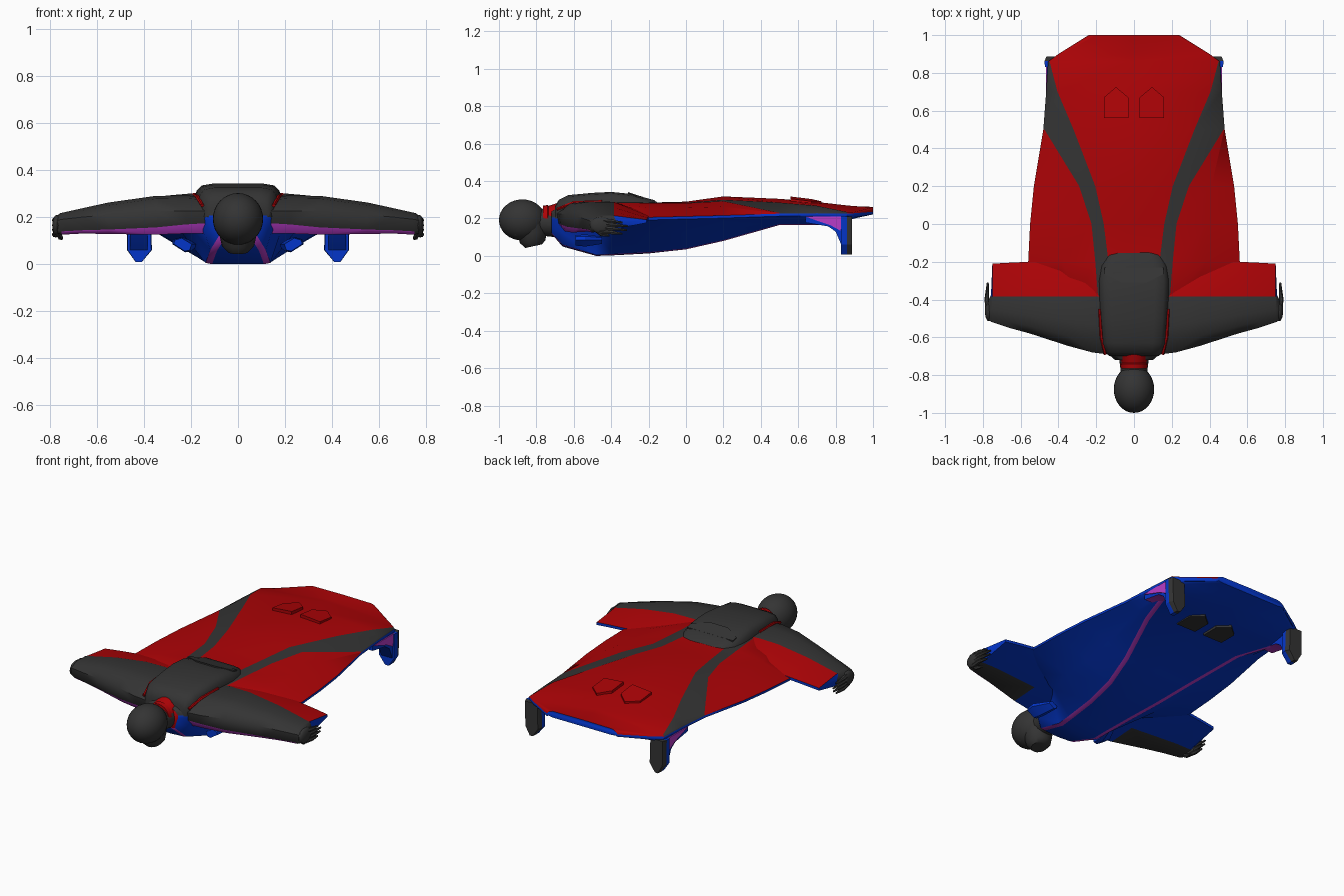
import bpy, bmesh, math
from mathutils import Vector

if "Cube" in bpy.data.objects:
    bpy.data.objects.remove(bpy.data.objects["Cube"])

def material(name, r, g, b):
    m = bpy.data.materials.new(name)
    m.diffuse_color = (r, g, b, 1)
    m.use_nodes = True
    m.node_tree.nodes["Principled BSDF"].inputs["Base Color"].default_value = m.diffuse_color
    return m

MATS = [material("red_fabric", .42, .001, .002), material("dark_grey", .034, .034, .034),
        material("blue_fabric", .001, .036, .58), material("purple_trim", .48, .045, .58)]
RED, GREY, BLUE, PURPLE = range(4)

def finish(name, bm, mirror=False, angle=40):
    bmesh.ops.recalc_face_normals(bm, faces=bm.faces)
    me = bpy.data.meshes.new(name)
    bm.to_mesh(me)
    bm.free()
    for m in MATS:
        me.materials.append(m)
    ob = bpy.data.objects.new(name, me)
    bpy.context.collection.objects.link(ob)
    bpy.ops.object.select_all(action='DESELECT')
    ob.select_set(True)
    bpy.context.view_layer.objects.active = ob
    bpy.ops.object.shade_smooth_by_angle(angle=math.radians(angle))
    if mirror:
        ob.modifiers.new("mirror", 'MIRROR').use_mirror_merge = False
    return ob

def loft(name, rings, rule, caps=(GREY, GREY), mirror=False, angle=40):
    bm = bmesh.new()
    vs = [[bm.verts.new(p) for p in r] for r in rings]
    n = len(rings[0])
    for i in range(len(vs) - 1):
        for k in range(n):
            f = bm.faces.new((vs[i][k], vs[i][(k+1) % n], vs[i+1][(k+1) % n], vs[i+1][k]))
            f.material_index = rule(i, k)
    for ring, c in zip((vs[0], vs[-1]), caps):
        bm.faces.new(ring).material_index = c
    return finish(name, bm, mirror, angle)

def ellipsoid(name, loc, rad, col, mirror=False, seg=24):
    bm = bmesh.new()
    bmesh.ops.create_uvsphere(bm, u_segments=seg, v_segments=seg // 2, radius=1)
    for v in bm.verts:
        v.co = Vector([l + c * r for l, c, r in zip(loc, v.co, rad)])
    for f in bm.faces:
        f.material_index = col
    return finish(name, bm, mirror)

def tube(name, path, radii, col, n=8, mirror=False):
    rings = []
    for i, p in enumerate(path):
        d = Vector(path[min(i+1, len(path)-1)]) - Vector(path[max(i-1, 0)])
        q = d.to_track_quat('Z', 'Y')
        rings.append([Vector(p) + q @ Vector((math.cos(a) * radii[i], math.sin(a) * radii[i], 0))
                      for a in [2 * math.pi * k / n for k in range(n)]])
    return loft(name, rings, lambda i, k: col, (col, col), mirror)

# Suit body: y, half width, stripe in/out x, top z, stripe z, edge z, rib z, belly z, rib x, flank
SECTIONS = [
    (-.72, .10, .05, .07, .25, .24, .20, .12, .12, .05, .5),
    (-.66, .17, .08, .12, .28, .27, .20, .055, .05, .09, .5),
    (-.48, .24, .12, .17, .29, .28, .19, 0, 0, .11, .7),
    (-.39, .40, .13, .19, .29, .29, .195, .005, .003, .115, .75),
    (-.2, .56, .135, .205, .285, .285, .20, .015, .013, .13, .6),
    (0, .55, .16, .225, .29, .285, .205, .035, .04, .16, .55),
    (.2, .53, .205, .29, .318, .30, .21, .08, .085, .21, .5),
    (.5, .48, .32, .474, .305, .285, .22, .165, .18, .31, .5),
    (.7, .465, .405, .46, .288, .268, .222, .165, .185, .38, .5),
    (.86, .455, .447, .452, .27, .235, .22, .19, .2, .42, .5),
    (.90, .40, .38, .39, .266, .235, .222, .20, .205, .36, .5),
    (1.0, .24, .20, .22, .262, .26, .23, .222, .222, .20, .5)]

def body_ring(s):
    y, w, a, b, zc, zs, ze, zp, zb, xp, f = s
    top = lambda x: (x, y, zs + (ze + .006 - zs) * max(0, (x - a) / (w - a)) ** 1.8)
    xo = xp + .028
    half = [(0, y, zc), top(a), top(b), top((b + w) / 2), top(w), (w, y, ze - .008),
            (xo + .4 * (w - xo), y, zp + f * (ze - .008 - zp)), (xo, y, zp + .005),
            (xp, y, zp), (0, y, zb)]
    return half + [(-x, y, z) for x, y, z in half[8:0:-1]]

def body_rule(i, k):
    k = min(k, 17 - k)
    if k < 4:
        if i < 3 or (k == 1 and i < 9) or (k > 0 and i in (7, 8)):
            return GREY
        return RED
    return PURPLE if k == 7 and i < 9 else BLUE

loft("suit_body", [body_ring(s) for s in SECTIONS], body_rule, (RED, BLUE), angle=50)

# Arm wings: x, leading y, centre z, top z, bottom z, trailing y, trailing z
STATIONS = [
    (.14, -.69, .21, .285, .13, -.20, .22), (.22, -.68, .21, .292, .13, -.20, .22),
    (.35, -.645, .21, .29, .125, -.20, .22), (.55, -.58, .195, .262, .128, -.20, .205),
    (.66, -.55, .185, .238, .13, -.205, .195), (.75, -.52, .175, .218, .125, -.21, .185),
    (.757, -.517, .174, .216, .127, -.375, .18), (.778, -.505, .165, .2, .135, -.42, .175)]

def wing_ring(s):
    x, yl, zc, zt, zb, yt, zr = s
    yb = min(-.385, yt - .01)
    c = yb - yl
    trim = max(.014, .052 - .06 * x)
    pts = [(yl, max(zc + .015, zb + trim + .01)), (yl + .2 * c, zt - .012), (yl + .5 * c, zt),
           (yb, zt - .003), (yt, zr + .008), (yt, zr - .008), (yl + .8 * c, zb + .012),
           (yl + .14 * c, zb), (yl + .03 * c, zb + trim)]
    return [(x, y, z) for y, z in pts]

def wing_rule(i, k):
    if k in (3, 4, 5):
        return GREY if i == 6 else BLUE if i == 5 or k > 3 else RED
    if k == 6:
        return BLUE if i < 2 else GREY
    return PURPLE if k == 7 and i < 5 else GREY

loft("arm_wings", [wing_ring(s) for s in STATIONS], wing_rule, mirror=True, angle=50)

# Gloved hands with trailing fingers
ellipsoid("palms", (.77, -.455, .165), (.02, .06, .045), GREY, True, 16)
for z, end in [(.19, -.34), (.17, -.31), (.15, -.315), (.13, -.34)]:
    tube("finger", [(.77, -.46, z), (.78, -.40, z - .004), (.774, end, z - .012)],
         [.014, .012, .005], GREY, 6, True)
tube("thumb", [(.768, -.48, .14), (.756, -.45, .115), (.75, -.41, .108)], [.014, .012, .006], GREY, 6, True)

# Parachute pack on the back: y, half width, top z
PACK = [(-.70, .13, .265), (-.68, .15, .30), (-.63, .168, .325), (-.5, .178, .337), (-.4, .183, .342),
        (-.3, .187, .332), (-.22, .178, .312), (-.17, .155, .298), (-.145, .13, .28)]

def pack_ring(y, w, z):
    return [(w, y, .2), (w, y, z - .06), (w * .96, y, z - .03), (w * .85, y, z - .008), (w * .6, y, z),
            (-w * .6, y, z), (-w * .85, y, z - .008), (-w * .96, y, z - .03), (-w, y, z - .06), (-w, y, .2)]

loft("back_pack", [pack_ring(*p) for p in PACK], lambda i, k: GREY)

def plate(name, outline, depth, col, mirror=False):
    # Polygon thickened along z
    loft(name, [outline, [(x, y, z - depth) for x, y, z in outline]],
         lambda i, k: col, (col, col), mirror, 30)

plate("pack_flap", [(-.155, -.23, .315), (-.155, -.265, .323), (-.065, -.31, .341), (.065, -.31, .341),
                    (.155, -.265, .323), (.155, -.23, .315)], .008, GREY)

# Shoulder seams beside the pack
tube("pack_seams", [(.152, -.69, .25), (.172, -.6, .285), (.182, -.45, .292)], [.008, .009, .007], RED, 6, True)

# Head: helmet, jaw guard, goggles, neck and collar
ellipsoid("helmet", (0, -.875, .192), (.107, .125, .11), GREY, seg=32)
tube("jaw_guard", [(0, -.83, .19), (0, -.822, .12), (0, -.82, .075), (0, -.815, .052)],
     [.088, .078, .068, .045], GREY, 16)
ellipsoid("goggles", (0, -.90, .125), (.075, .05, .035), GREY)
tube("neck", [(0, -.8, .18), (0, -.66, .18)], [.068, .085], GREY, 16)
tube("collar", [(0, -.765, .2), (0, -.74, .2), (0, -.735, .2), (0, -.66, .2)], [.068, .072, .067, .092], RED, 20)

# Chest air inlets: slanted scoops tapering rearwards
SCOOP = [(.20, .055), (.225, .05), (.28, .085), (.275, .105), (.24, .115), (.19, .085)]
loft("chest_inlets", [[(.235 + (x - .235) * s - d, y, .085 + (z - .085) * s) for x, z in SCOOP]
                      for y, s, d in [(-.59, .85, 0), (-.54, 1, 0), (-.45, .6, .03)]],
     lambda i, k: BLUE, (BLUE, BLUE), True, 30)

# Pockets on the tail, red above and grey beneath
house = [(.03, .56), (.03, .67), (.095, .725), (.16, .67), (.16, .56)]
plate("tail_vents_top", [(x, y, .32 - (y - .56) * .12 - x * .09) for x, y in house], .03, RED, True)
plate("tail_vents_below", [(x, y, .19) for x, y in house], .022, GREY, True)

# Feet pointing down, grey soles at the back
SOLE = [(.372, .21), (.366, .06), (.41, .008), (.435, .008), (.472, .06), (.474, .21)]
loft("feet", [[(.42 + (x - .42) * s, y, z) for x, z in SOLE] for y, s in ((.83, .95), (.862, 1), (.888, .8))],
     lambda i, k: GREY if i else BLUE, (BLUE, GREY), True, 30)
# Ankle gussets in front of the feet: purple outside, blue along the shin
ANKLE = [(.64, .178), (.76, .158), (.80, .13), (.83, .06), (.85, .05), (.85, .212), (.64, .212)]
loft("ankles", [[(x, y, z) for y, z in ANKLE] for x in (.385, .44, .46)],
     lambda i, k: PURPLE if k == 0 else BLUE, (BLUE, BLUE), True, 50)
loft("ankle_trim", [[(x, .64, .21), (x, .70, .188), (x, .77, .165), (x, .825, .135), (x, .845, .21)]
                    for x in (.43, .466)], lambda i, k: PURPLE, (PURPLE, PURPLE), True, 30)
